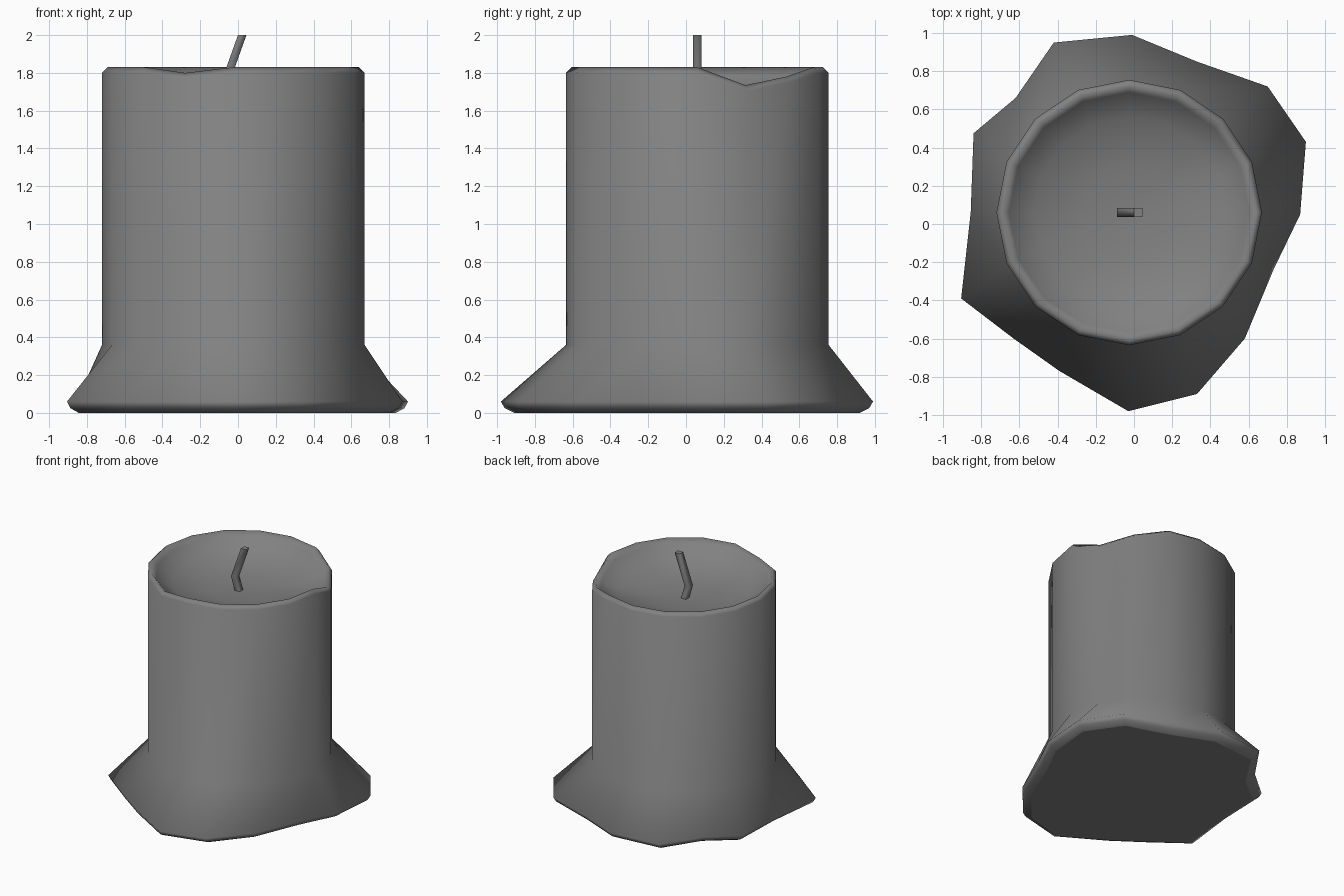
import bpy, bmesh, math
from mathutils import Vector

cube = bpy.data.objects.get("Cube")
if cube:
    bpy.data.objects.remove(cube, do_unlink=True)

SIDES = 16
AXIS = Vector((-0.025, 0.06, 0))
RADIUS = 0.695

grey = bpy.data.materials.new("grey wax")
grey.use_nodes = True
grey.diffuse_color = (0.22, 0.22, 0.22, 1)
grey.node_tree.nodes["Principled BSDF"].inputs["Base Color"].default_value = (0.22, 0.22, 0.22, 1)


def circle(radius, z, dip=0.0):
    """Ring around the candle axis; dip scales the melted notches."""
    ring = []
    for i in range(SIDES):
        a = math.tau * i / SIDES
        drop = NOTCHES.get(i, 0) * dip
        ring.append(AXIS + Vector((radius * math.cos(a), radius * math.sin(a), z - drop)))
    return ring


def puddle(inset, z):
    """Spread wax outline, pulled in towards the axis."""
    ring = []
    for x, y in OUTLINE:
        d = Vector((x, y, 0)) - AXIS
        ring.append(AXIS + d * (1 - inset / d.length) + Vector((0, 0, z)))
    return ring


def loft(name, rings, tip=None):
    """Skin a stack of rings, flat at the bottom, closed by a tip or a cap."""
    bm = bmesh.new()
    loops = [[bm.verts.new(p) for p in ring] for ring in rings]
    n = len(loops[0])
    for low, high in zip(loops, loops[1:]):
        for i in range(n):
            j = (i + 1) % n
            bm.faces.new((low[i], low[j], high[j], high[i])).smooth = True
    bm.faces.new(loops[0][::-1])
    if tip is None:
        bm.faces.new(loops[-1])
    else:
        centre = bm.verts.new(tip)
        for i in range(n):
            bm.faces.new((loops[-1][i], loops[-1][(i + 1) % n], centre)).smooth = True
    mesh = bpy.data.meshes.new(name)
    bm.to_mesh(mesh)
    bm.free()
    mesh.materials.append(grey)
    obj = bpy.data.objects.new(name, mesh)
    bpy.context.collection.objects.link(obj)
    return obj


# Melted notches in the rim: side index and depth
NOTCHES = {1: 0.095, 2: 0.05, 11: 0.03}

# Irregular outline of the wax spread at the foot, one point per side
OUTLINE = [
    (0.87, 0.05), (0.90, 0.43), (0.70, 0.72), (0.33, 0.85),
    (-0.01, 0.99), (-0.42, 0.95), (-0.62, 0.66), (-0.84, 0.475),
    (-0.855, 0.06), (-0.905, -0.39), (-0.63, -0.60), (-0.39, -0.77),
    (-0.03, -0.98), (0.33, -0.89), (0.58, -0.60), (0.73, -0.24),
]

# Candle: foot, column, rounded rim and hollow top in one skin
loft("candle_body", [
    puddle(0.07, 0), puddle(0.02, 0.025), puddle(0, 0.06),
    circle(RADIUS, 0.36), circle(RADIUS, 1.80, 1),
    circle(0.665, 1.83, 1), circle(0.63, 1.785, 0.8),
    circle(0.5, 1.70, 0.3), circle(0.25, 1.65),
], AXIS + Vector((0, 0, 1.64)))

# Wick: square bent rod
HALF = 0.0225
corners = [(1, 1), (-1, 1), (-1, -1), (1, -1)]
path = [(-0.025, 1.61), (-0.067, 1.75), (0.022, 2.0)]
loft("wick", [[Vector((x + HALF * u, AXIS.y + HALF * v, z)) for u, v in corners]
              for x, z in path])
